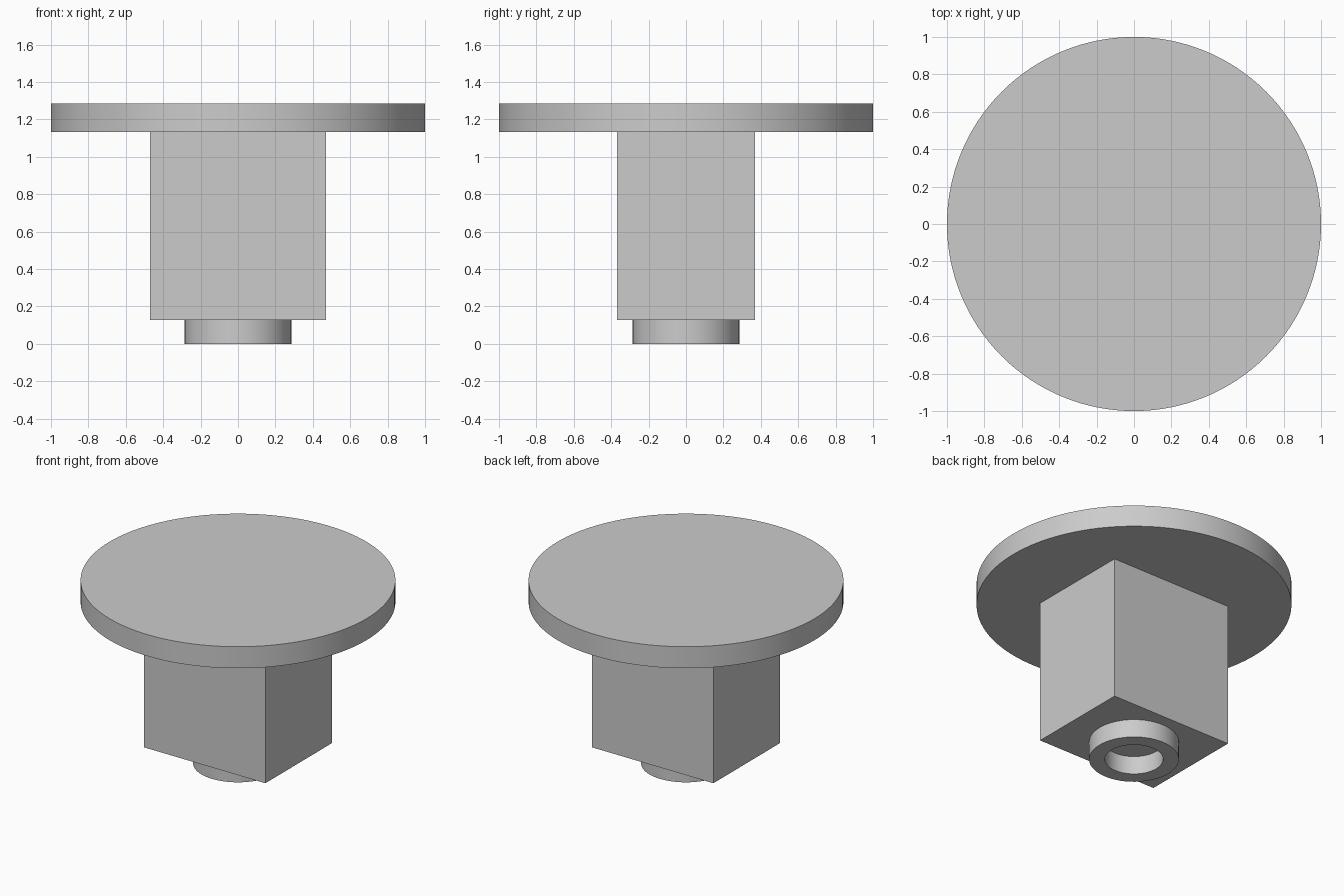
import bpy
import bmesh
import math

cube = bpy.data.objects.get("Cube")
if cube:
    bpy.data.objects.remove(cube, do_unlink=True)

grey = bpy.data.materials.new("light_grey")
grey.use_nodes = True
COLOUR = (0.6, 0.6, 0.6, 1)
grey.diffuse_color = COLOUR
grey.node_tree.nodes["Principled BSDF"].inputs["Base Color"].default_value = COLOUR


def finish(obj, name):
    """Name the part, colour it and smooth only its curved sides."""
    obj.name = name
    obj.data.materials.clear()
    obj.data.materials.append(grey)
    bpy.ops.object.select_all(action="DESELECT")
    obj.select_set(True)
    bpy.context.view_layer.objects.active = obj
    bpy.ops.object.shade_smooth_by_angle(angle=math.radians(30))


def disc(name, radius, bottom, top):
    bpy.ops.mesh.primitive_cylinder_add(
        vertices=128, radius=radius, depth=top - bottom,
        location=(0, 0, (top + bottom) / 2))
    finish(bpy.context.object, name)


def tube(name, outer, inner, bottom, top, sides=96):
    """Spin a rectangular section around the z axis."""
    bm = bmesh.new()
    section = [(inner, bottom), (outer, bottom), (outer, top), (inner, top)]
    verts = [bm.verts.new((r, 0, z)) for r, z in section]
    edges = [bm.edges.new((verts[i], verts[(i + 1) % 4])) for i in range(4)]
    bmesh.ops.spin(bm, geom=verts + edges, cent=(0, 0, 0), axis=(0, 0, 1),
                   angle=math.tau, steps=sides, use_merge=True)
    bmesh.ops.remove_doubles(bm, verts=bm.verts, dist=0.0001)
    bmesh.ops.recalc_face_normals(bm, faces=bm.faces)
    mesh = bpy.data.meshes.new(name)
    bm.to_mesh(mesh)
    bm.free()
    obj = bpy.data.objects.new(name, mesh)
    bpy.context.collection.objects.link(obj)
    finish(obj, name)


# Levels where the parts meet
BODY_BOTTOM, BODY_TOP, PLATE_TOP = 0.127, 1.133, 1.284

# Round plate on top
disc("top_plate", 1.0, BODY_BOTTOM + (BODY_TOP - BODY_BOTTOM), PLATE_TOP)

# Rectangular body
bpy.ops.mesh.primitive_cube_add(size=1, location=(0, 0, (BODY_BOTTOM + BODY_TOP) / 2))
body = bpy.context.object
body.scale = (0.94, 0.736, BODY_TOP - BODY_BOTTOM)
bpy.ops.object.transform_apply(location=False, rotation=False, scale=True)
finish(body, "body_block")

# Hollow collar below the body
tube("bottom_collar", 0.285, 0.185, 0, BODY_BOTTOM)
